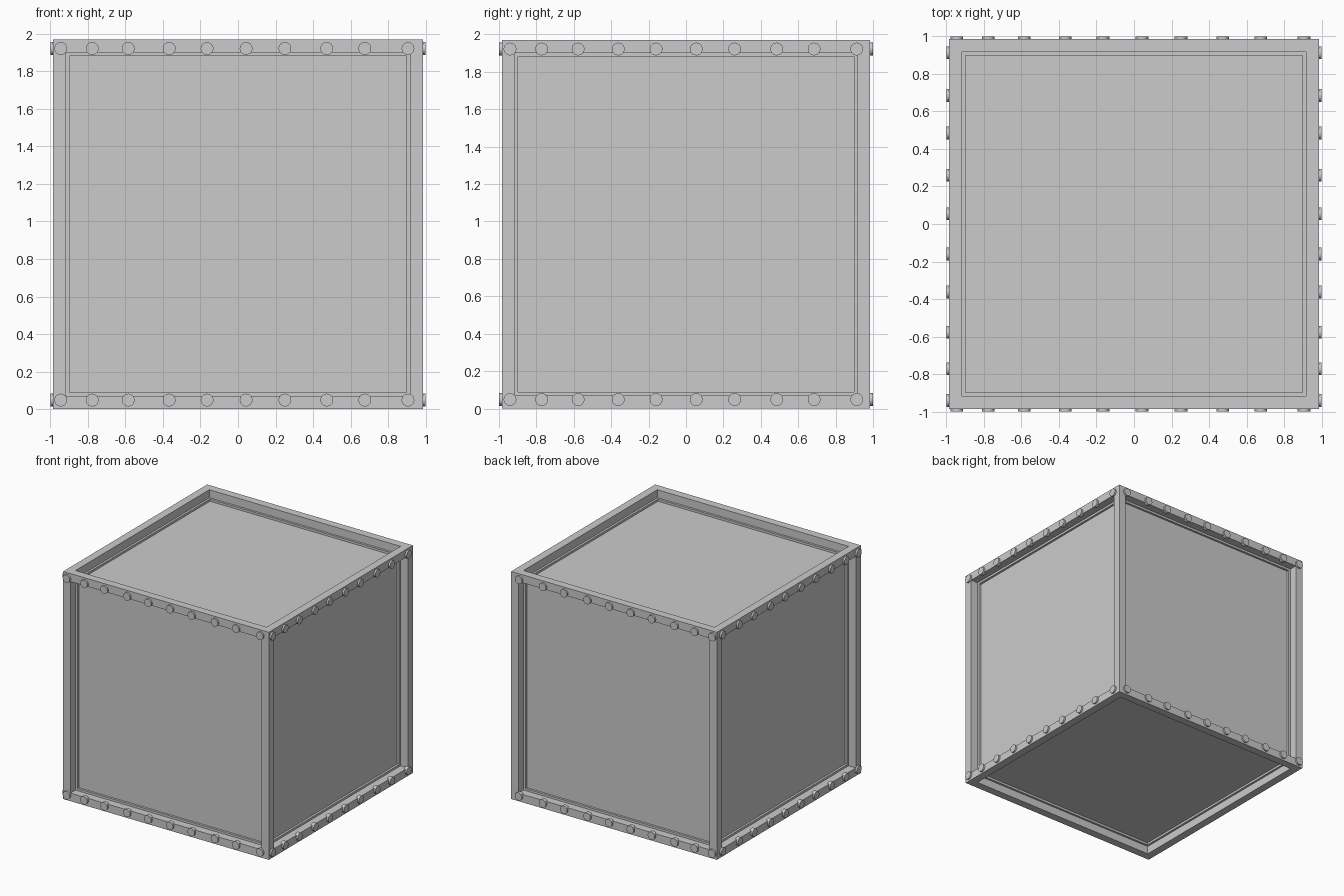
import bpy, bmesh
from math import pi
from mathutils import Matrix, Vector

if "Cube" in bpy.data.objects:
    bpy.data.objects.remove(bpy.data.objects["Cube"])

H = 0.985        # half width of the crate body
FRAME = 0.098    # width of the frame around every panel
DEPTH = 0.088    # how far the panels are sunk
R = 0.034        # rivet radius


def add_object(name, bm):
    mesh = bpy.data.meshes.new(name)
    bm.to_mesh(mesh)
    bm.free()
    obj = bpy.data.objects.new(name, mesh)
    bpy.context.collection.objects.link(obj)
    return obj


# Crate body: cube with a recessed panel on all six sides
bm = bmesh.new()
bmesh.ops.create_cube(bm, size=2 * H, matrix=Matrix.Translation((0, 0, H)))
panels = bm.faces[:]
bmesh.ops.inset_individual(bm, faces=panels, thickness=FRAME, depth=0)
panels = bmesh.ops.extrude_discrete_faces(bm, faces=panels)["faces"]
for f in panels:
    f.normal_update()
    bmesh.ops.translate(bm, verts=f.verts[:], vec=f.normal * -DEPTH)
bmesh.ops.recalc_face_normals(bm, faces=bm.faces[:])
add_object("crate_body", bm)

# Rivet rows: slightly uneven spacing, along top and bottom of the four sides
ROW_X = [-0.945, -0.777, -0.585, -0.367, -0.165, 0.043, 0.25, 0.473, 0.676, 0.906]
ROW_Y = [-0.941, -0.772, -0.577, -0.362, -0.16, 0.055, 0.26, 0.485, 0.685, 0.913]
LENGTH = 0.03
MID = 1.0 - LENGTH / 2


def rivets(name, row, place, turn):
    bm = bmesh.new()
    for t in row:
        for z in (0.048, 2 * H - 0.048):
            bmesh.ops.create_cone(
                bm, cap_ends=True, segments=24, radius1=R, radius2=R, depth=LENGTH,
                matrix=Matrix.Translation(Vector(place(t, z))) @ turn)
    obj = add_object(name, bm)
    bpy.context.view_layer.objects.active = obj
    obj.select_set(True)
    bpy.ops.object.shade_smooth_by_angle(angle=pi / 6)
    obj.select_set(False)


turn_y = Matrix.Rotation(pi / 2, 4, 'X')
turn_x = Matrix.Rotation(pi / 2, 4, 'Y')
for side, name in ((-1, "front_rivets"), (1, "back_rivets")):
    rivets(name, ROW_X, lambda t, z: (t, side * MID, z), turn_y)
for side, name in ((-1, "left_rivets"), (1, "right_rivets")):
    rivets(name, ROW_Y, lambda t, z: (side * MID, t, z), turn_x)
